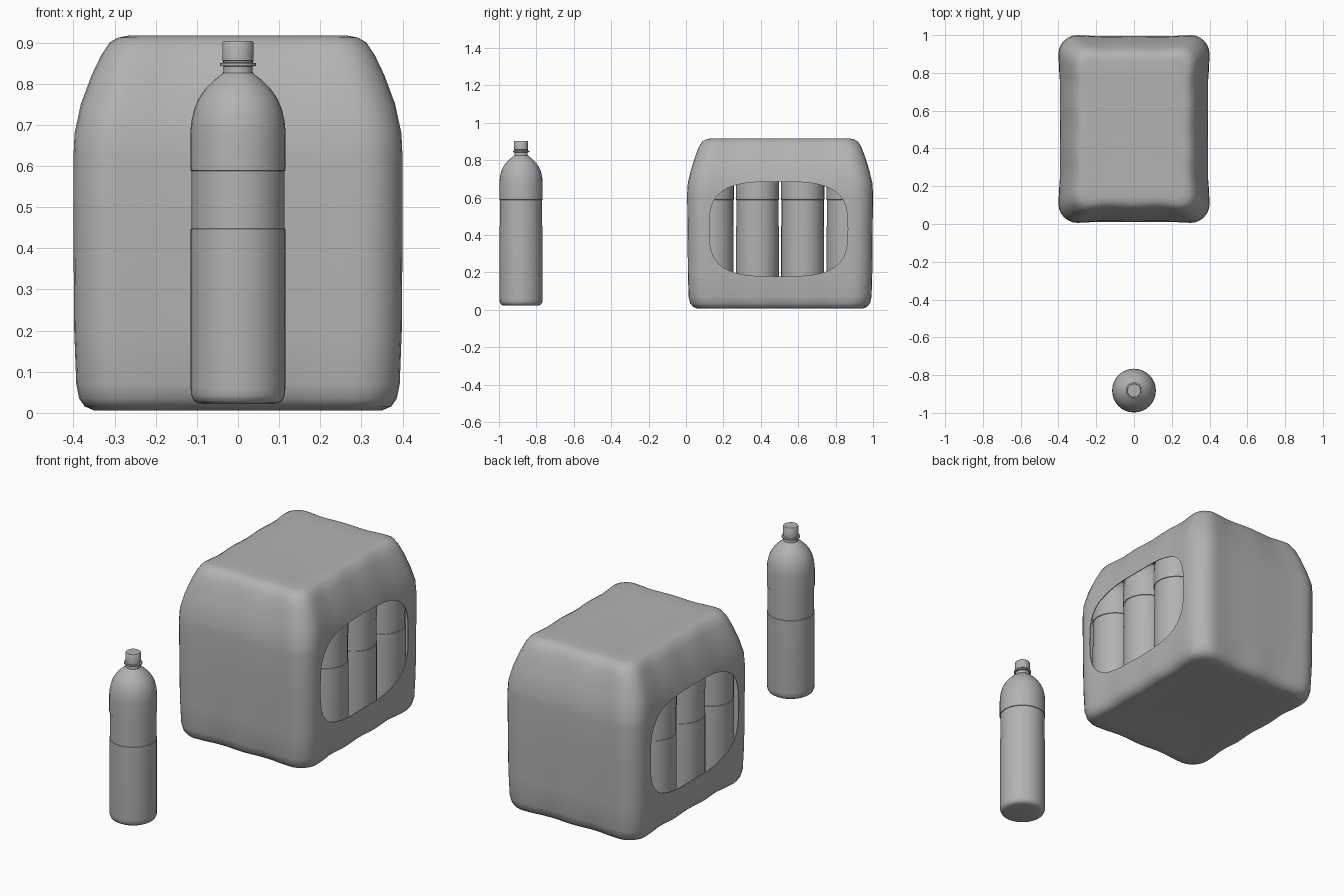
import bpy, bmesh, math
from mathutils import Vector

if "Cube" in bpy.data.objects:
    bpy.data.objects.remove(bpy.data.objects["Cube"])

PITCH, CY = 0.242, 0.503          # bottle spacing and pack centre in y

grey = bpy.data.materials.new("mid_grey")
grey.diffuse_color = (0.45, 0.45, 0.45, 1)
grey.use_nodes = True
grey.node_tree.nodes["Principled BSDF"].inputs["Base Color"].default_value = grey.diffuse_color


def make_object(name, bm):
    bmesh.ops.recalc_face_normals(bm, faces=bm.faces)
    mesh = bpy.data.meshes.new(name)
    bm.to_mesh(mesh)
    bm.free()
    mesh.materials.append(grey)
    ob = bpy.data.objects.new(name, mesh)
    bpy.context.collection.objects.link(ob)
    return ob


def smooth(ob, angle):
    bpy.ops.object.select_all(action='DESELECT')
    ob.select_set(True)
    bpy.context.view_layer.objects.active = ob
    bpy.ops.object.shade_smooth_by_angle(angle=math.radians(angle))


def loft(rings):
    """Skin closed rings of equal length and cap both ends."""
    bm = bmesh.new()
    loops = [[bm.verts.new(p) for p in ring] for ring in rings]
    n = len(loops[0])
    for a, b in zip(loops, loops[1:]):
        for i in range(n):
            j = (i + 1) % n
            bm.faces.new((a[i], a[j], b[j], b[i]))
    bm.faces.new(loops[0][::-1])
    bm.faces.new(loops[-1])
    return bm


# Bottle: turned profile (radius, height) with label recess, neck ring and cap
PROFILE = [(0.085, 0.022), (0.098, 0.024), (0.108, 0.030), (0.114, 0.043),
           (0.115, 0.06), (0.115, 0.447), (0.113, 0.448), (0.113, 0.588),
           (0.116, 0.589), (0.116, 0.68), (0.113, 0.71), (0.106, 0.74),
           (0.095, 0.765), (0.079, 0.788), (0.060, 0.807), (0.045, 0.819),
           (0.036, 0.826), (0.035, 0.842), (0.044, 0.843), (0.044, 0.850),
           (0.036, 0.851), (0.036, 0.855), (0.038, 0.856), (0.038, 0.900),
           (0.035, 0.904)]
SIDES = 32


def circle(r, z):
    return [(r * math.cos(2 * math.pi * i / SIDES),
             r * math.sin(2 * math.pi * i / SIDES), z) for i in range(SIDES)]


bottle = make_object("single_bottle", loft([circle(r, z) for r, z in PROFILE]))
bottle.location = (0, -0.882, 0)
smooth(bottle, 40)

# Twelve bottles inside the pack share the same mesh
for row in range(4):
    for col in range(3):
        b = bpy.data.objects.new(f"packed_bottle_{row}_{col}", bottle.data)
        b.location = ((col - 1) * PITCH, CY + (row - 1.5) * PITCH, 0)
        bpy.context.collection.objects.link(b)


# Plastic wrap: rounded rectangles, drawn in slightly between the bottles
def wrap_ring(z, hx, hy, r, wave):
    pts = []
    corners = [(1, 1), (-1, 1), (-1, -1), (1, -1)]
    arcs = []
    for k, (sx, sy) in enumerate(corners):
        arc = []
        for i in range(7):
            a = math.pi / 2 * (k + i / 6)
            arc.append(Vector((sx * (hx - r) + r * math.cos(a),
                               sy * (hy - r) + r * math.sin(a), z)))
        arcs.append(arc)
    for k in range(4):
        pts += arcs[k]
        p, q = arcs[k][-1], arcs[(k + 1) % 4][0]
        along_x = k % 2 == 0
        for i in range(1, 24):
            t = i / 24
            v = p.lerp(q, t)
            fade = min(1, 6 * t, 6 * (1 - t))
            s = v.x / PITCH if along_x else v.y / PITCH + 0.5
            pull = fade * (wave * (1 - math.cos(2 * math.pi * s)) / 2 + 0.005)
            if along_x:
                v.y -= math.copysign(pull, v.y)
            else:
                v.x -= math.copysign(pull, v.x)
            pts.append(v)
    return [(v.x, v.y + CY, v.z) for v in pts]


RINGS = [(0.010, 0.30, 0.39, 0.07, 0), (0.006, 0.35, 0.440, 0.08, 0.006),
         (0.016, 0.373, 0.465, 0.09, 0.007), (0.035, 0.386, 0.481, 0.10, 0.006),
         (0.07, 0.393, 0.489, 0.10, 0.004), (0.20, 0.398, 0.493, 0.10, 0.001),
         (0.45, 0.400, 0.495, 0.10, 0.0), (0.62, 0.400, 0.497, 0.10, 0.0),
         (0.68, 0.397, 0.493, 0.10, 0.001), (0.75, 0.382, 0.476, 0.10, 0.002),
         (0.82, 0.356, 0.454, 0.09, 0.003), (0.87, 0.332, 0.435, 0.08, 0.005),
         (0.90, 0.312, 0.416, 0.07, 0.006), (0.912, 0.291, 0.395, 0.06, 0.005),
         (0.917, 0.265, 0.368, 0.05, 0.002), (0.915, 0.20, 0.30, 0.04, 0)]
wrap = make_object("plastic_wrap", loft([wrap_ring(*r) for r in RINGS]))


# Grip openings on both sides: one soft rectangle pushed through in x
def opening(x):
    out = []
    for i in range(40):
        a = 2 * math.pi * i / 40
        c, s = math.cos(a), math.sin(a)
        out.append((x, 0.495 + 0.37 * math.copysign(abs(c) ** 0.62, c),
                    0.432 + 0.253 * math.copysign(abs(s) ** 0.62, s)))
    return out


cutter = make_object("opening_cutter", loft([opening(-0.6), opening(0.6)]))
cutter.hide_render = True

shell = wrap.modifiers.new("thin_sheet", 'SOLIDIFY')
shell.thickness = 0.004
shell.offset = -1
cut = wrap.modifiers.new("openings", 'BOOLEAN')
cut.operation = 'DIFFERENCE'
cut.solver = 'EXACT'
cut.object = cutter
bpy.ops.object.select_all(action='DESELECT')
wrap.select_set(True)
bpy.context.view_layer.objects.active = wrap
for name in ("thin_sheet", "openings"):
    bpy.ops.object.modifier_apply(modifier=name)
bpy.data.objects.remove(cutter)
smooth(wrap, 50)
